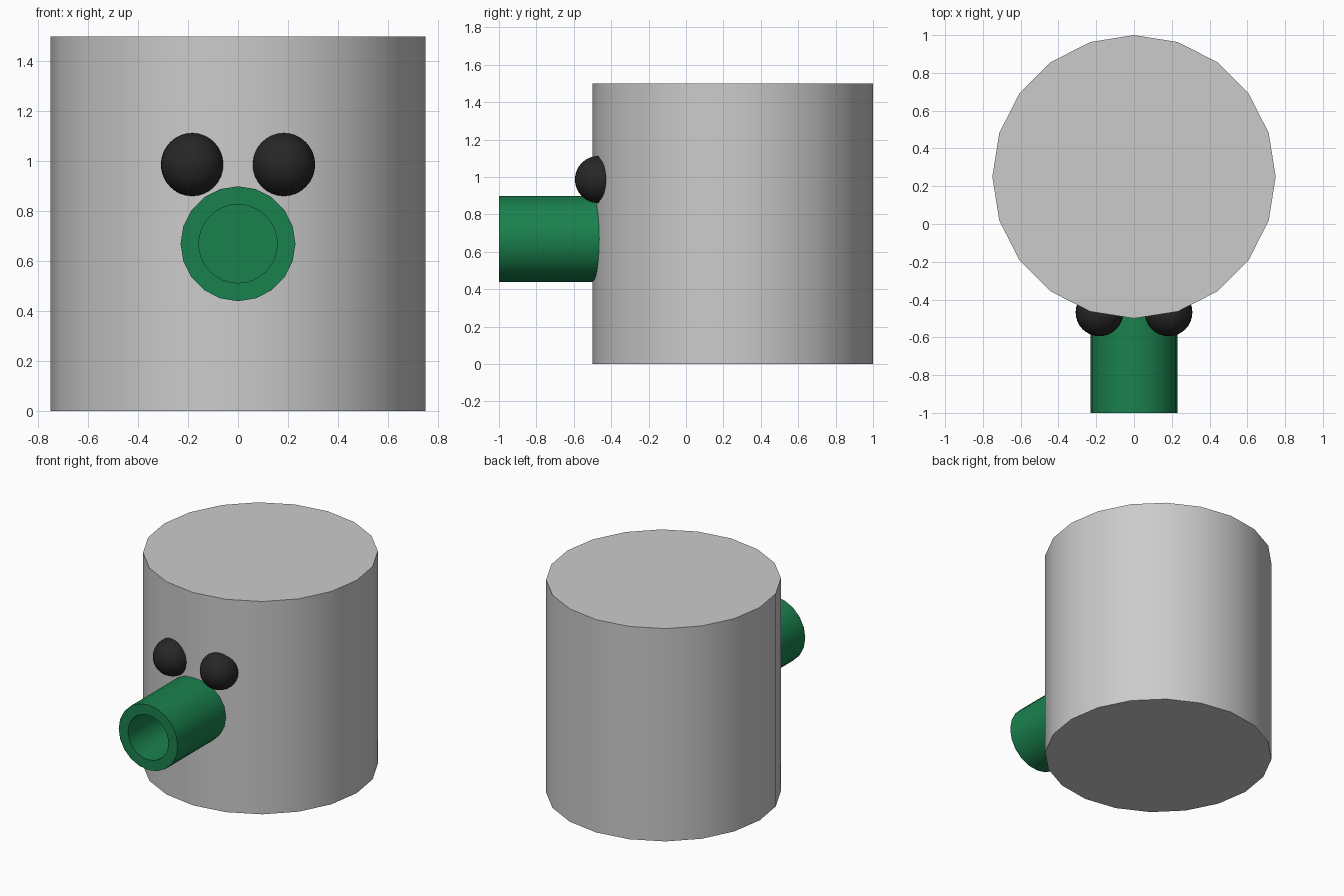
import bpy
from math import pi, radians

if "Cube" in bpy.data.objects:
    bpy.data.objects.remove(bpy.data.objects["Cube"])


def material(name, color):
    mat = bpy.data.materials.new(name)
    mat.diffuse_color = color
    mat.use_nodes = True
    mat.node_tree.nodes["Principled BSDF"].inputs["Base Color"].default_value = mat.diffuse_color
    return mat


def finish(obj, name, mat=None):
    obj.name = name
    if mat:
        obj.data.materials.append(mat)
    bpy.ops.object.select_all(action='DESELECT')
    obj.select_set(True)
    bpy.context.view_layer.objects.active = obj
    bpy.ops.object.shade_smooth_by_angle(angle=radians(30))


def tube_along_y(radius, y0, y1, sides):
    bpy.ops.mesh.primitive_cylinder_add(
        vertices=sides, radius=radius, depth=y1 - y0,
        location=(0, (y0 + y1) / 2, 0.67), rotation=(pi / 2, 0, 0))
    return bpy.context.object


green = material("green", (0.01, 0.22, 0.075, 1))
black = material("black", (0.02, 0.02, 0.02, 1))

# Drum-shaped body
bpy.ops.mesh.primitive_cylinder_add(vertices=20, radius=0.75, depth=1.5,
                                    location=(0, 0.25, 0.75))
finish(bpy.context.object, "body")

# Snout with a blind round bore
bore = tube_along_y(0.157, -1.1, -0.52, 32)
snout = tube_along_y(0.23, -1.0, -0.4, 20)
cut = snout.modifiers.new("bore", 'BOOLEAN')
cut.operation = 'DIFFERENCE'
cut.solver = 'EXACT'
cut.object = bore
bpy.ops.object.modifier_apply(modifier=cut.name)
bpy.data.objects.remove(bore)
finish(snout, "snout", green)

# Eyes half sunk into the body
for side, x in (("left", -0.183), ("right", 0.183)):
    bpy.ops.mesh.primitive_uv_sphere_add(segments=32, ring_count=16, radius=0.126,
                                         location=(x, -0.468, 0.987))
    finish(bpy.context.object, side + "_eye", black)
